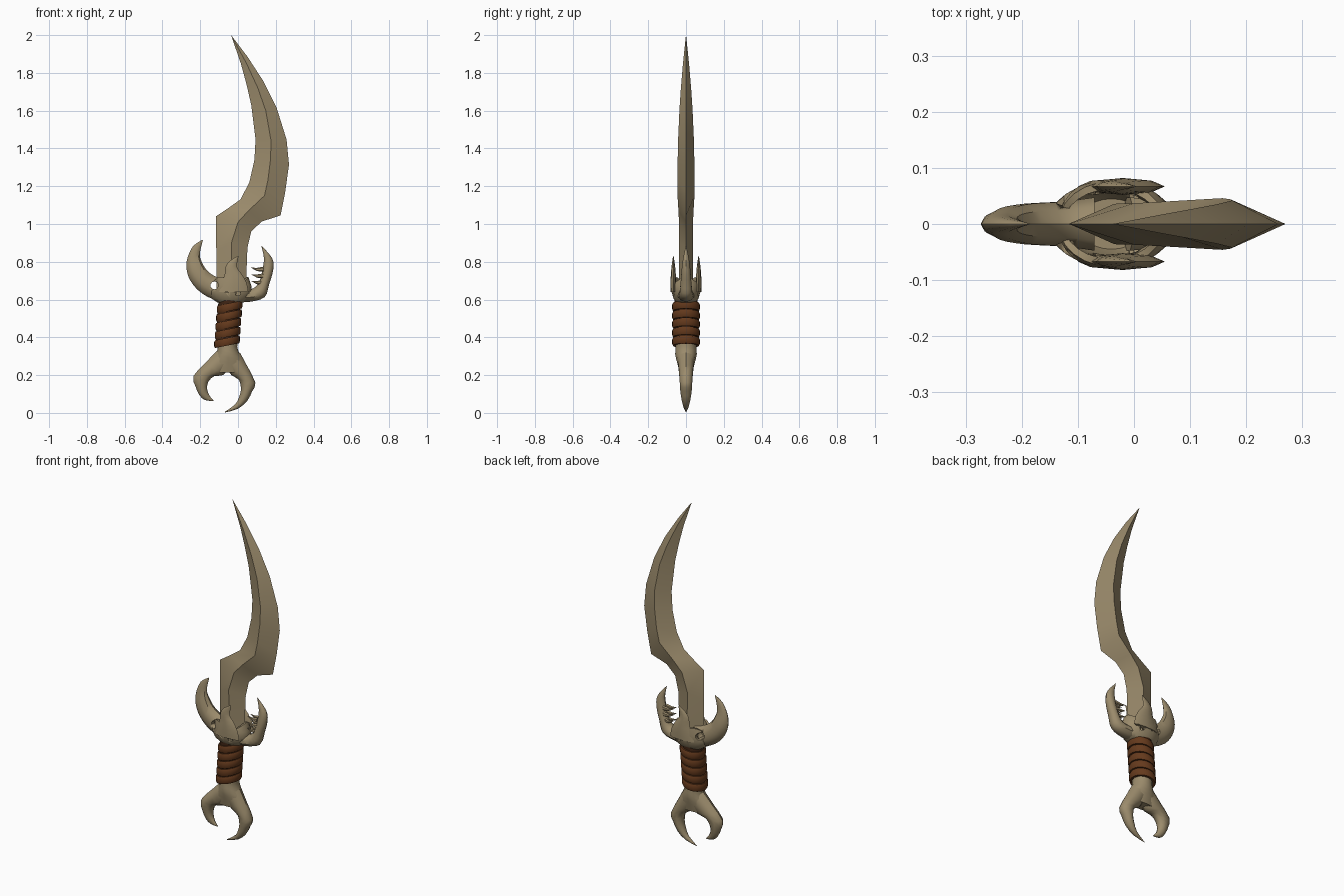
import bpy, bmesh, math
from mathutils import Vector, Matrix


def material(name, rgb):
    m = bpy.data.materials.new(name)
    m.diffuse_color = (*rgb, 1)
    return m


BONE = material("bone", (0.33, 0.26, 0.15))
LEATHER = material("brown_leather", (0.13, 0.042, 0.012))
DARK = material("dark_leather", (0.05, 0.018, 0.007))


def finish(name, bm, mat, angle=30):
    bmesh.ops.remove_doubles(bm, verts=bm.verts, dist=0.0003)
    bmesh.ops.recalc_face_normals(bm, faces=bm.faces)
    me = bpy.data.meshes.new(name)
    bm.to_mesh(me)
    bm.free()
    me.materials.append(mat)
    ob = bpy.data.objects.new(name, me)
    bpy.context.collection.objects.link(ob)
    bpy.ops.object.select_all(action='DESELECT')
    ob.select_set(True)
    bpy.context.view_layer.objects.active = ob
    bpy.ops.object.shade_smooth_by_angle(angle=math.radians(angle))
    return ob


def skin(bm, rings, caps=True):
    """Join equal rings of points into a tube."""
    rows = [[bm.verts.new(p) for p in r] for r in rings]
    n = len(rows[0])
    for a, b in zip(rows, rows[1:]):
        for i in range(n):
            j = (i + 1) % n
            bm.faces.new((a[i], a[j], b[j], b[i]))
    if caps:
        bm.faces.new(rows[0][::-1])
        bm.faces.new(rows[-1])


def refine(rows, k):
    """Catmull-Rom interpolation between station rows."""
    out = []
    for i in range(len(rows) - 1):
        p = [rows[max(0, min(len(rows) - 1, i + d))] for d in (-1, 0, 1, 2)]
        for s in range(k):
            t = s / k
            out.append([0.5 * (2 * b + (c - a) * t + (2*a - 5*b + 4*c - d) * t*t
                               + (3*b - a - 3*c + d) * t**3) for a, b, c, d in zip(*p)])
    return out + [list(rows[-1])]


def horn(name, stations, sides=10, k=3, y0=0.0):
    """Tapered horn; station = edge A (x, z), edge B (x, z), half thickness."""
    rings = []
    for ax, az, bx, bz, t in refine(stations, k):
        ring = []
        for i in range(sides):
            a = math.tau * i / sides
            u = 0.5 + 0.5 * math.cos(a)
            ring.append((ax + (bx - ax) * u, y0 + max(t, 0.0005) * math.sin(a), az + (bz - az) * u))
        rings.append(ring)
    bm = bmesh.new()
    skin(bm, rings)
    return finish(name, bm, BONE, 40)


# Blade: inner edge, ridge, outer edge (x, z each), half thickness
blade = [
    (-.115, .62, -.03, .62, .04, .62, .036),
    (-.115, .86, -.035, .90, .05, .875, .036),
    (-.117, 1.04, 0.0, 1.01, .07, .96, .037),
    (-.05, 1.085, .055, 1.07, .125, 1.013, .04),
    (.013, 1.13, .14, 1.15, .225, 1.045, .045),
    (.06, 1.22, .158, 1.23, .25, 1.17, .046),
    (.087, 1.34, .172, 1.34, .27, 1.315, .044),
    (.093, 1.447, .175, 1.44, .257, 1.447, .042),
    (.07, 1.63, .147, 1.60, .204, 1.617, .035),
    (.045, 1.74, .105, 1.72, .135, 1.755, .027),
    (.015, 1.85, .045, 1.85, .05, 1.886, .016),
    (-.037, 2.0, -.036, 1.999, -.035, 1.998, .0005)]
bm = bmesh.new()
skin(bm, [[(a, 0, b), (c, -t, d), (e, 0, f), (c, t, d)] for a, b, c, d, e, f, t in blade])
finish("blade", bm, BONE, 20)

# Guard cup: hollow shell around the blade root
profile = [(.585, .07, .05), (.605, .10, .066), (.64, .115, .076), (.675, .11, .079), (.705, .095, .076),
           (.705, .085, .062), (.67, .09, .06), (.63, .085, .055), (.60, .06, .045)]
bm = bmesh.new()
skin(bm, [[(-.04 + rx * math.cos(math.tau * i / 24), ry * math.sin(math.tau * i / 24),
            z + .015 * math.cos(math.tau * i / 8) * (z > .7)) for i in range(24)]
          for z, rx, ry in profile])
cup = finish("guard_cup", bm, BONE, 40)

# Side horns of the guard: outer edge, inner edge, half thickness
left_horn = horn("left_guard_horn", [
    (-.07, .59, -.07, .72, .05), (-.14, .605, -.115, .72, .042), (-.212, .65, -.165, .755, .038),
    (-.262, .72, -.192, .80, .03), (-.272, .80, -.202, .835, .018),
    (-.24, .88, -.196, .875, .009), (-.187, .917, -.186, .914, .001)])
horn("right_guard_horn", [
    (-.02, .59, .0, .67, .05), (.06, .588, .055, .655, .042), (.14, .612, .09, .665, .035),
    (.165, .68, .115, .70, .03), (.187, .76, .13, .76, .024),
    (.18, .82, .137, .82, .016), (.125, .885, .124, .882, .001)])

# Upright claws on the front and back of the guard
for side, s in (("front", -1), ("back", 1)):
    horn(side + "_guard_claw", [
        (-.10, .64, .055, .64, .014), (-.085, .69, .045, .69, .015), (-.07, .735, .02, .735, .013),
        (-.065, .775, -.003, .765, .010), (-.04, .808, -.004, .795, .006),
        (.002, .832, .003, .830, .001)], 8, 2, s * .067)

# Teeth along the inside of the right horn
for n, z in enumerate((.69, .725, .76)):
    for s in (-1, 1):
        horn("tooth", [(.135, z - .014, .135, z + .014, .009), (.10, z - .009, .10, z + .008, .007),
                       (.07, z + .008, .07, z + .009, .001)], 6, 1, s * .014)

# Round holes through the guard
for i, (x, z, r, target) in enumerate(((-.125, .675, .021, left_horn), (-.125, .675, .021, cup),
                                       (-.06, .65, .014, cup), (.0, .635, .014, cup))):
    bm = bmesh.new()
    bmesh.ops.create_cone(bm, cap_ends=True, segments=10, radius1=r, radius2=r, depth=.4,
                          matrix=Matrix.Translation((x, 0, z)) @ Matrix.Rotation(math.pi / 2, 4, 'X'))
    cutter = finish("hole_cutter", bm, BONE)
    cutter.hide_render = True
    cutter.hide_set(True)
    mod = target.modifiers.new("hole", 'BOOLEAN')
    mod.operation = 'DIFFERENCE'
    mod.object = cutter

# Grip core
bm = bmesh.new()
skin(bm, [[(cx + .058 * math.cos(math.tau * i / 16), .06 * math.sin(math.tau * i / 16), z)
           for i in range(16)] for cx, z in ((-.06, .365), (-.045, .60))])
finish("grip_core", bm, DARK)

# Tilted leather wraps
for n in range(5):
    c = Vector((-.058 + .0035 * n, 0, .377 + .046 * n))
    rings = []
    for i in range(25):
        a = math.tau * i / 24
        ring = []
        for dr, dz in ((-.016, -.020), (-.002, -.021), (.002, -.011), (.002, .012), (-.002, .020), (-.016, .019)):
            x, y = (.066 + dr) * math.cos(a), (.071 + dr) * math.sin(a)
            ring.append(c + Vector((x, y, dz + .2 * x)))
        rings.append(ring)
    bm = bmesh.new()
    skin(bm, rings, caps=False)
    finish("grip_wrap", bm, LEATHER, 35)

# Pommel neck and its two hooked claws
horn("pommel_neck", [(-.115, .40, .0, .40, .052), (-.108, .35, -.004, .35, .055),
                     (-.115, .31, .01, .31, .057), (-.14, .27, .035, .27, .048),
                     (-.15, .215, .045, .215, .034)], 12, 2)
horn("left_pommel_claw", [
    (-.11, .33, -.03, .25, .045), (-.17, .268, -.08, .20, .04), (-.236, .195, -.125, .195, .034),
    (-.225, .14, -.157, .165, .03), (-.205, .095, -.163, .125, .022), (-.175, .068, -.15, .09, .012),
    (-.128, .062, -.129, .065, .001)], 10, 2)
horn("right_pommel_claw", [
    (.01, .32, -.06, .24, .045), (.045, .255, -.035, .20, .04), (.092, .16, .005, .175, .035),
    (.075, .115, .016, .125, .032), (.05, .065, .006, .085, .025), (.0, .022, -.015, .045, .014),
    (-.07, .002, -.069, .006, .001)], 10, 2)
